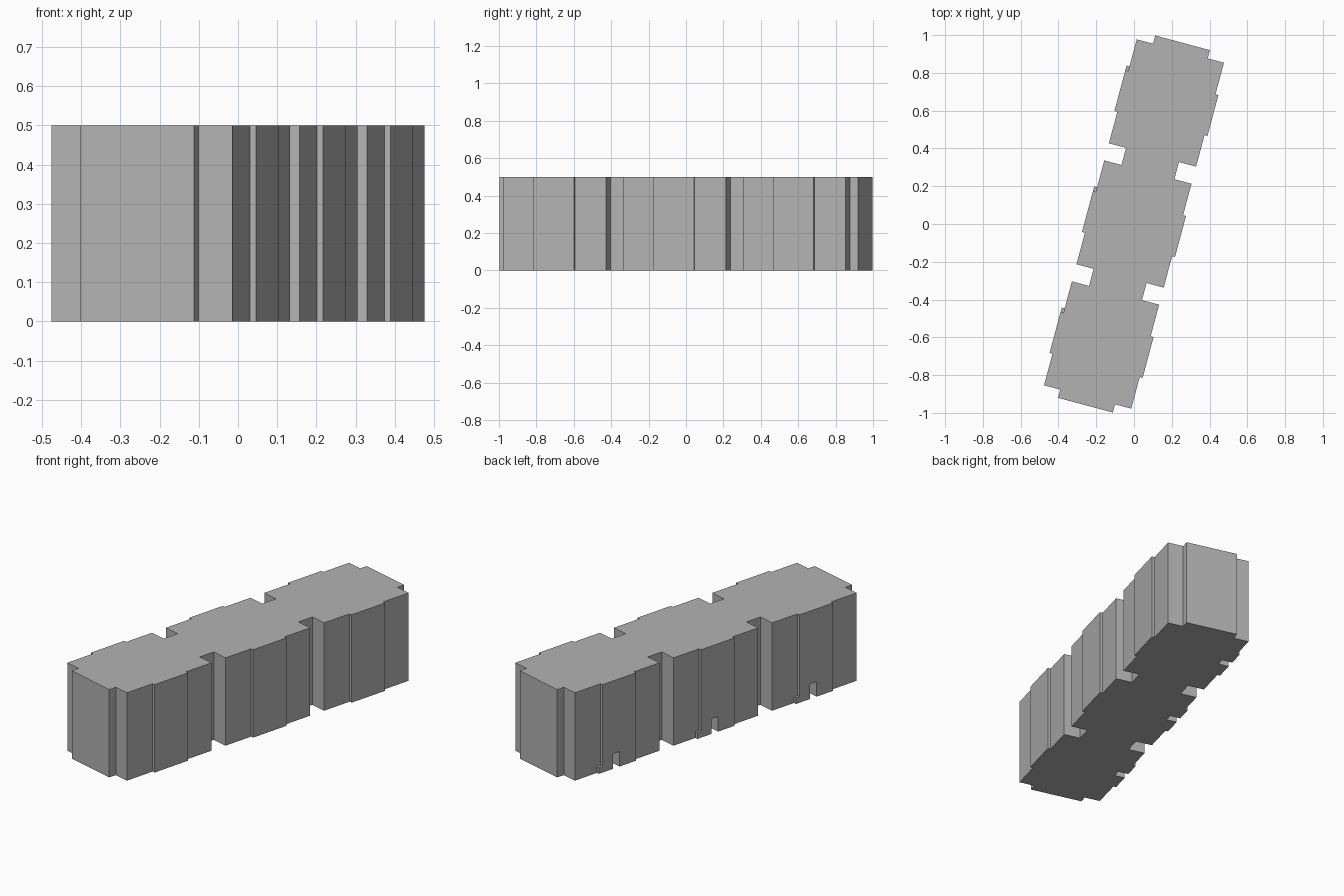
import bpy, bmesh, math

cube = bpy.data.objects.get("Cube")
if cube:
    bpy.data.objects.remove(cube, do_unlink=True)

TILT = math.radians(-15)
HEIGHT = 0.5
MODULE = 0.663          # spacing of the three building sections
WALL, BAY = 0.239, 0.255
NOTCH = 0.145           # half width between the side recesses

grey = bpy.data.materials.new("concrete_grey")
grey.use_nodes = True
colour = (0.45, 0.45, 0.45, 1)
grey.diffuse_color = colour
grey.node_tree.nodes["Principled BSDF"].inputs["Base Color"].default_value = colour


def prism(name, outline, z0, z1):
    """Extrude a flat outline into a solid, turned to the building's axis."""
    bm = bmesh.new()
    base = bm.faces.new([bm.verts.new((x, y, z0)) for x, y in outline])
    top = bmesh.ops.extrude_face_region(bm, geom=[base])["geom"]
    verts = [v for v in top if isinstance(v, bmesh.types.BMVert)]
    bmesh.ops.translate(bm, vec=(0, 0, z1 - z0), verts=verts)
    bmesh.ops.recalc_face_normals(bm, faces=bm.faces)
    mesh = bpy.data.meshes.new(name)
    bm.to_mesh(mesh)
    bm.free()
    mesh.materials.append(grey)
    obj = bpy.data.objects.new(name, mesh)
    obj.rotation_euler.z = TILT
    bpy.context.collection.objects.link(obj)
    return obj


def block(name, x0, x1, y0, y1, z0, z1):
    return prism(name, [(x0, y0), (x1, y0), (x1, y1), (x0, y1)], z0, z1)


# One long side: stepped end, shallow bays and deep recesses between sections
side = [(0.15, -0.993), (0.15, -0.948), (WALL, -0.948)]
for i in (-1, 0, 1):
    c = i * MODULE
    side += [(WALL, c - 0.112), (BAY, c - 0.112), (BAY, c + 0.112), (WALL, c + 0.112)]
    if i < 1:
        mid = c + MODULE / 2
        side += [(WALL, mid - 0.047), (NOTCH, mid - 0.047),
                 (NOTCH, mid + 0.047), (WALL, mid + 0.047)]
side += [(WALL, 0.948), (0.15, 0.948), (0.15, 0.993)]

# The opposite side is the same outline turned half way round
building = prism("building_block", side + [(-x, -y) for x, y in side], 0, HEIGHT)

for i, label in zip((-1, 0, 1), ("front", "middle", "back")):
    c = i * MODULE
    # Entrance opening at ground level
    cutter = block(label + "_door_cutter", -BAY - 0.05, -BAY + 0.06,
                   c - 0.002, c + 0.043, -0.05, 0.085)
    cutter.hide_render = True
    cutter.hide_viewport = True
    cutter.display_type = 'WIRE'
    cut = building.modifiers.new(label + "_doorway", 'BOOLEAN')
    cut.operation = 'DIFFERENCE'
    cut.solver = 'EXACT'
    cut.object = cutter
    # Low step beside the bay
    block(label + "_entrance_step", -BAY, -WALL, c + 0.112, c + 0.137, 0, 0.035)

# Bake the doorways and drop the cutters
bpy.context.view_layer.update()
graph = bpy.context.evaluated_depsgraph_get()
baked = bpy.data.meshes.new_from_object(building.evaluated_get(graph))
building.modifiers.clear()
building.data = baked
for obj in [o for o in bpy.data.objects if o.name.endswith("_door_cutter")]:
    bpy.data.objects.remove(obj, do_unlink=True)
